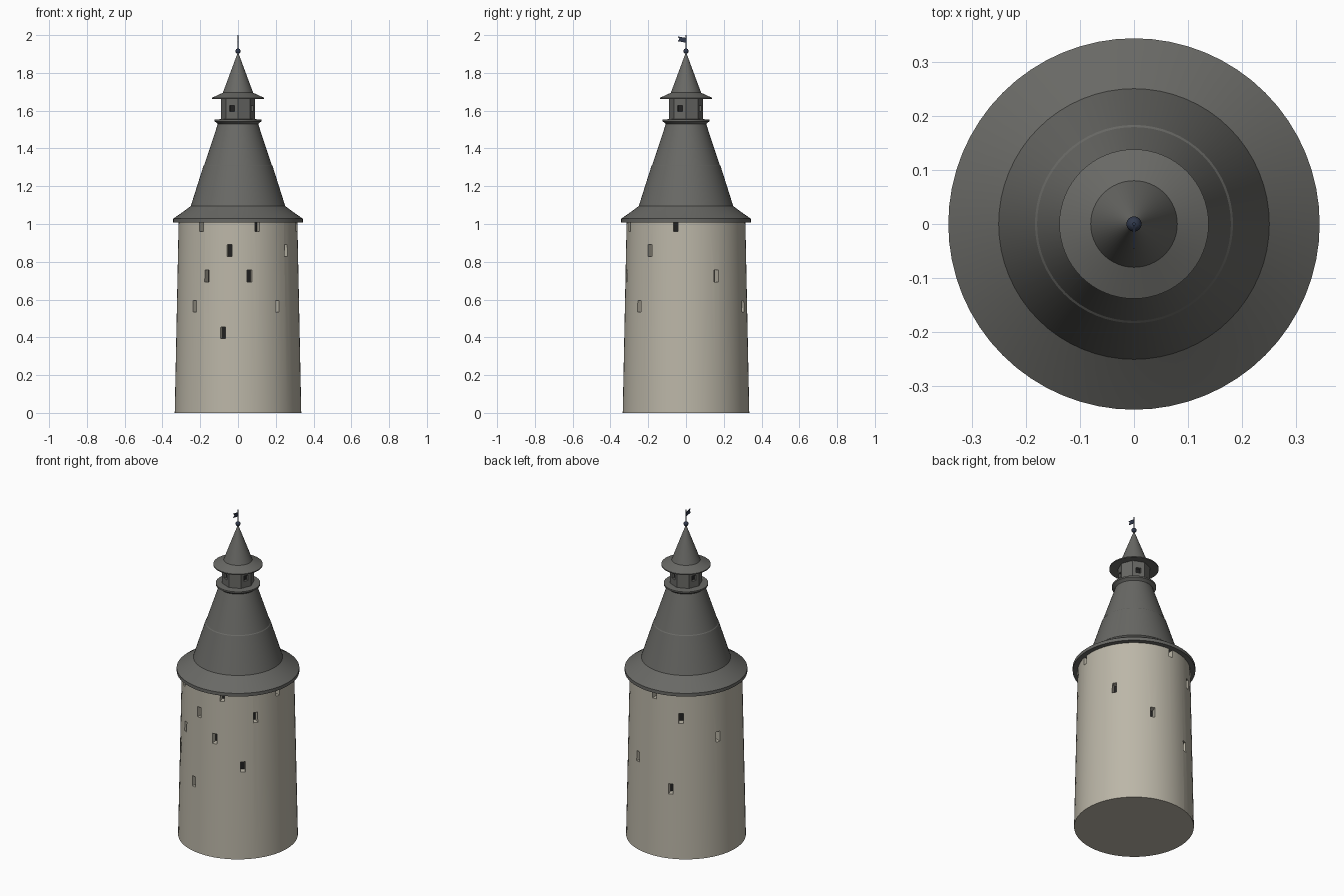
import bpy, bmesh, math
from mathutils import Matrix, Vector

if "Cube" in bpy.data.objects:
    bpy.data.objects.remove(bpy.data.objects["Cube"])


def material(name, rgb):
    m = bpy.data.materials.new(name)
    m.diffuse_color = (*rgb, 1)
    m.use_nodes = True
    m.node_tree.nodes["Principled BSDF"].inputs["Base Color"].default_value = m.diffuse_color
    return m


STONE = material("stone", (0.50, 0.47, 0.39))
SLATE = material("slate", (0.14, 0.14, 0.13))
DARK = material("dark", (0.015, 0.015, 0.015))
IRON = material("iron", (0.03, 0.04, 0.07))


def add_object(name, bm, mat, smooth=True):
    bmesh.ops.recalc_face_normals(bm, faces=bm.faces)
    me = bpy.data.meshes.new(name)
    bm.to_mesh(me)
    bm.free()
    if mat:
        me.materials.append(mat)
    ob = bpy.data.objects.new(name, me)
    bpy.context.collection.objects.link(ob)
    if smooth:
        bpy.context.view_layer.objects.active = ob
        ob.select_set(True)
        bpy.ops.object.shade_smooth_by_angle(angle=math.radians(15))
        ob.select_set(False)
    return ob


def lathe(name, profile, mat, sides=64, smooth=True):
    """Closed solid of revolution from (radius, height) points."""
    bm = bmesh.new()
    rings = []
    for r, z in profile:
        if r == 0:
            rings.append([bm.verts.new((0, 0, z))] * sides)
        else:
            rings.append([bm.verts.new((r * math.cos(a), r * math.sin(a), z))
                          for a in (2 * math.pi * i / sides for i in range(sides))])
    for lo, hi in zip(rings, rings[1:]):
        for i in range(sides):
            j = (i + 1) % sides
            bm.faces.new(list(dict.fromkeys([lo[i], lo[j], hi[j], hi[i]])))
    for ring, r in ((rings[0], profile[0][0]), (rings[-1], profile[-1][0])):
        if r:
            bm.faces.new(ring)
    return add_object(name, bm, mat, smooth)


def boxes(name, spots, size, mat):
    """Boxes facing outwards; spots are (azimuth in degrees, radius, height)."""
    bm = bmesh.new()
    for az, r, z in spots:
        m = (Matrix.Rotation(math.radians(az), 4, 'Z')
             @ Matrix.Translation((r, 0, z)) @ Matrix.Diagonal((*size, 1)))
        bmesh.ops.create_cube(bm, size=1, matrix=m)
    return add_object(name, bm, mat, smooth=False)


def cut(target, cutter):
    mod = target.modifiers.new("openings", 'BOOLEAN')
    mod.object = cutter
    mod.solver = 'EXACT'
    cutter.hide_render = True
    cutter.hide_viewport = True


# Tapered stone body with scattered slit windows
body = lathe("tower_body", [(0.335, 0), (0.314, 1.03)], STONE)
slits = {0.99: (-128, -71, -10, 91), 0.86: (-98, -37, 120),
         0.725: (-121, -79, 30, 159), 0.565: (-135, -50, 69), 0.425: (-104, 110)}
spots = [(az, 0.335 - 0.0204 * z, z) for z, azs in slits.items() for az in azs]
cut(body, boxes("slit_cutter", spots, (0.09, 0.026, 0.062), None))
boxes("slit_panes", [(a, r - 0.043, z) for a, r, z in spots],
      (0.006, 0.0255, 0.0615), DARK)

# Bell-cast main roof with a lip halfway up
lathe("main_roof", [(0.30, 1.008), (0.343, 1.008), (0.343, 1.028), (0.30, 1.058),
                    (0.25, 1.095), (0.183, 1.307), (0.179, 1.311),
                    (0.105, 1.535)], SLATE)

# Lantern: base slab, octagonal drum with four openings
lathe("lantern_base", [(0.107, 1.53), (0.116, 1.538), (0.124, 1.543),
                       (0.124, 1.552), (0.085, 1.556)], SLATE)
drum = lathe("lantern_drum", [(0.09, 1.54), (0.09, 1.675)], SLATE, 8, False)
holes = [(22.5 + 45 + 90 * i, 0.083, 1.611) for i in range(4)]
cut(drum, boxes("lantern_cutter", holes, (0.04, 0.027, 0.032), None))
boxes("lantern_panes", [(a, r - 0.017, z) for a, r, z in holes],
      (0.005, 0.0265, 0.0315), DARK)

# Spire cap with wide brim
lathe("spire_roof", [(0.085, 1.668), (0.138, 1.662), (0.138, 1.668),
                     (0.080, 1.695), (0.004, 1.9), (0, 1.902)], SLATE)

# Finial ball, rod and swallow-tailed flag
bm = bmesh.new()
bmesh.ops.create_uvsphere(bm, u_segments=24, v_segments=12, radius=0.014,
                          matrix=Matrix.Translation((0, 0, 1.915)))
add_object("finial_ball", bm, IRON)
lathe("finial_rod", [(0.003, 1.89), (0.003, 2.0)], IRON, 12)
bm = bmesh.new()
outline = [(0, 1.96), (0, 1.985), (-0.045, 1.993), (-0.034, 1.98), (-0.045, 1.968)]
face = bm.faces.new([bm.verts.new((-0.0015, y, z)) for y, z in outline])
ext = bmesh.ops.extrude_face_region(bm, geom=[face])
bmesh.ops.translate(bm, vec=Vector((0.003, 0, 0)),
                    verts=[v for v in ext["geom"] if isinstance(v, bmesh.types.BMVert)])
add_object("flag", bm, IRON, smooth=False)
